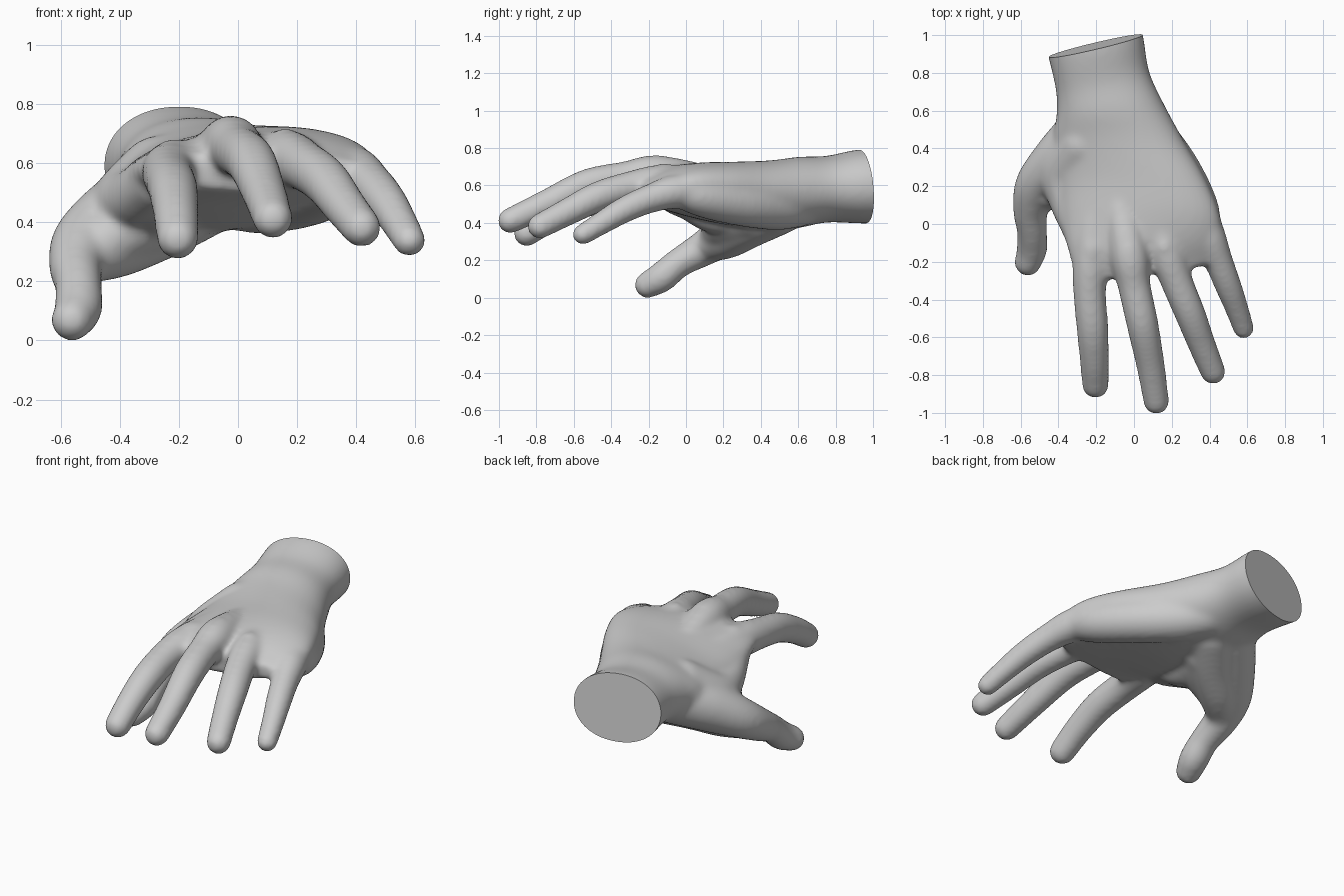
import bpy, bmesh, math
from mathutils import Vector, Matrix

bm = bmesh.new()


def loft(rings):
    loops = [[bm.verts.new(p) for p in ring] for ring in rings]
    n = len(loops[0])
    for a, b in zip(loops, loops[1:]):
        for i in range(n):
            bm.faces.new((a[i], a[(i + 1) % n], b[(i + 1) % n], b[i]))
    bm.faces.new(loops[0][::-1])
    bm.faces.new(loops[-1])


def spline(pts, steps=6):
    """Catmull-Rom interpolation of equal-length tuples."""
    p = [Vector(q) for q in pts]
    p = [2 * p[0] - p[1]] + p + [2 * p[-1] - p[-2]]
    out = []
    for i in range(1, len(p) - 2):
        for s in range(steps):
            t = s / steps
            out.append(0.5 * (2 * p[i] + (p[i + 1] - p[i - 1]) * t
                       + (2 * p[i - 1] - 5 * p[i] + 4 * p[i + 1] - p[i + 2]) * t * t
                       + (3 * p[i] - p[i - 1] - 3 * p[i + 1] + p[i + 2]) * t ** 3))
    return out + [p[-2]]


def ball(c, r, scale=(1, 1, 1)):
    m = Matrix.Translation(c) @ Matrix.Diagonal((*scale, 1))
    bmesh.ops.create_icosphere(bm, subdivisions=3, radius=r, matrix=m)


def tube(pts):
    """Round limb through (x, y, z, radius) points with ball ends."""
    path = spline(pts)
    rings = []
    for i, q in enumerate(path):
        d = (path[min(i + 1, len(path) - 1)] - path[max(i - 1, 0)]).to_3d().normalized()
        u = d.cross(Vector((0, 0, 1))).normalized()
        v = u.cross(d)
        rings.append([q.to_3d() + (q[3] + 0.004) * (u * math.cos(a) + v * math.sin(a))
                      for a in (math.tau * k / 20 for k in range(20))])
    loft(rings)
    for q in (path[0], path[-1]):
        ball(q.to_3d(), q[3] + 0.004)


# wrist and palm: x, y, z, half width, half height, yaw, roll
palm = [(-0.24, 1.10, 0.595, 0.26, 0.20, 13, 0),
        (-0.20, 0.93, 0.595, 0.257, 0.198, 13, 0),
        (-0.165, 0.75, 0.580, 0.253, 0.178, 12, 0),
        (-0.125, 0.60, 0.563, 0.288, 0.190, 6, -2),
        (-0.085, 0.45, 0.550, 0.345, 0.182, 0, -5),
        (-0.02, 0.25, 0.555, 0.395, 0.165, 0, -7),
        (0.03, 0.05, 0.573, 0.42, 0.143, 3, -5),
        (0.06, -0.12, 0.583, 0.405, 0.112, 7, -1),
        (0.06, -0.265, 0.570, 0.36, 0.065, 8, 0)]
rings = []
for x, y, z, a, b, yaw, roll in spline(palm):
    m = (Matrix.Translation((x, y, z)) @ Matrix.Rotation(math.radians(yaw), 4, 'Z')
         @ Matrix.Rotation(math.radians(roll), 4, 'Y'))
    ring = []
    for k in range(40):
        c, s = math.cos(math.tau * k / 40), math.sin(math.tau * k / 40)
        ring.append(m @ Vector((a * math.copysign(abs(c) ** 0.95, c), 0,
                                b * math.copysign(abs(s) ** 0.95, s))))
    rings.append(ring)
loft(rings)

# fingers: index, middle, ring, little
tube([(-0.20, 0.10, 0.58, 0.09), (-0.225, -0.17, 0.575, 0.095), (-0.235, -0.35, 0.555, 0.084),
      (-0.22, -0.55, 0.51, 0.081), (-0.21, -0.72, 0.43, 0.074), (-0.204, -0.852, 0.345, 0.068)])
tube([(-0.07, 0.10, 0.62, 0.09), (-0.025, -0.16, 0.66, 0.098), (0.0, -0.32, 0.642, 0.084),
      (0.045, -0.53, 0.603, 0.081), (0.088, -0.75, 0.50, 0.072), (0.118, -0.94, 0.412, 0.065)])
tube([(0.10, 0.15, 0.60, 0.09), (0.165, -0.12, 0.615, 0.094), (0.225, -0.30, 0.59, 0.082),
      (0.295, -0.47, 0.54, 0.078), (0.36, -0.64, 0.455, 0.070), (0.418, -0.782, 0.382, 0.064)])
tube([(0.28, 0.20, 0.56, 0.09), (0.38, -0.03, 0.57, 0.09), (0.445, -0.19, 0.53, 0.074),
      (0.50, -0.33, 0.47, 0.067), (0.545, -0.45, 0.40, 0.059), (0.58, -0.552, 0.338, 0.053)])

# thumb, its fleshy base, and the web sloping up to the palm
tube([(-0.26, 0.50, 0.50, 0.14), (-0.40, 0.34, 0.42, 0.135), (-0.515, 0.21, 0.335, 0.11),
      (-0.548, 0.08, 0.255, 0.09), (-0.54, -0.04, 0.185, 0.076), (-0.54, -0.13, 0.11, 0.078),
      (-0.562, -0.205, 0.068, 0.068)])
tube([(-0.14, 0.50, 0.47, 0.13), (-0.28, 0.34, 0.40, 0.13), (-0.41, 0.23, 0.33, 0.115),
      (-0.51, 0.14, 0.285, 0.092)])
tube([(-0.20, 0.36, 0.44, 0.12), (-0.32, 0.22, 0.40, 0.11), (-0.44, 0.17, 0.34, 0.09)])
tube([(-0.27, 0.42, 0.56, 0.13), (-0.37, 0.27, 0.47, 0.12), (-0.345, 0.12, 0.48, 0.10),
      (-0.27, -0.05, 0.54, 0.095)])
tube([(-0.22, 0.30, 0.45, 0.11), (-0.26, 0.14, 0.45, 0.10), (-0.24, 0.0, 0.52, 0.09)])

# heel of the palm and knuckles
tube([(-0.02, 0.60, 0.50, 0.12), (0.08, 0.48, 0.49, 0.125), (0.22, 0.30, 0.505, 0.12),
      (0.33, 0.10, 0.54, 0.11), (0.38, -0.04, 0.57, 0.085)])
for c in [(-0.22, -0.13, 0.64), (-0.025, -0.15, 0.72), (0.16, -0.12, 0.675), (0.36, -0.04, 0.62)]:
    ball(c, 0.05, (1, 1.3, 0.9))

bmesh.ops.recalc_face_normals(bm, faces=bm.faces)
mesh = bpy.data.meshes.new("hand")
bm.to_mesh(mesh)
bm.free()
hand = bpy.data.objects.new("hand", mesh)
bpy.context.collection.objects.link(hand)

# fuse the parts into one soft skin
rm = hand.modifiers.new("fuse", 'REMESH')
rm.mode, rm.voxel_size = 'VOXEL', 0.014
sm = hand.modifiers.new("soften", 'SMOOTH')
sm.factor, sm.iterations = 0.5, 18
skin = bpy.data.meshes.new_from_object(hand.evaluated_get(bpy.context.evaluated_depsgraph_get()))
hand.modifiers.clear()

# flat slanted cut at the wrist
bm = bmesh.new()
bm.from_mesh(skin)
cut = bmesh.ops.bisect_plane(bm, geom=bm.verts[:] + bm.edges[:] + bm.faces[:],
                             plane_co=(-0.2, 0.943, 0.6), plane_no=(-0.23, 0.97, 0.09),
                             clear_outer=True)
bmesh.ops.contextual_create(bm, geom=[e for e in cut["geom_cut"] if isinstance(e, bmesh.types.BMEdge)])
bmesh.ops.recalc_face_normals(bm, faces=bm.faces)
bm.to_mesh(skin)
bm.free()
hand.data = skin
bpy.context.view_layer.objects.active = hand
hand.select_set(True)
bpy.ops.object.shade_smooth_by_angle(angle=math.radians(50))
